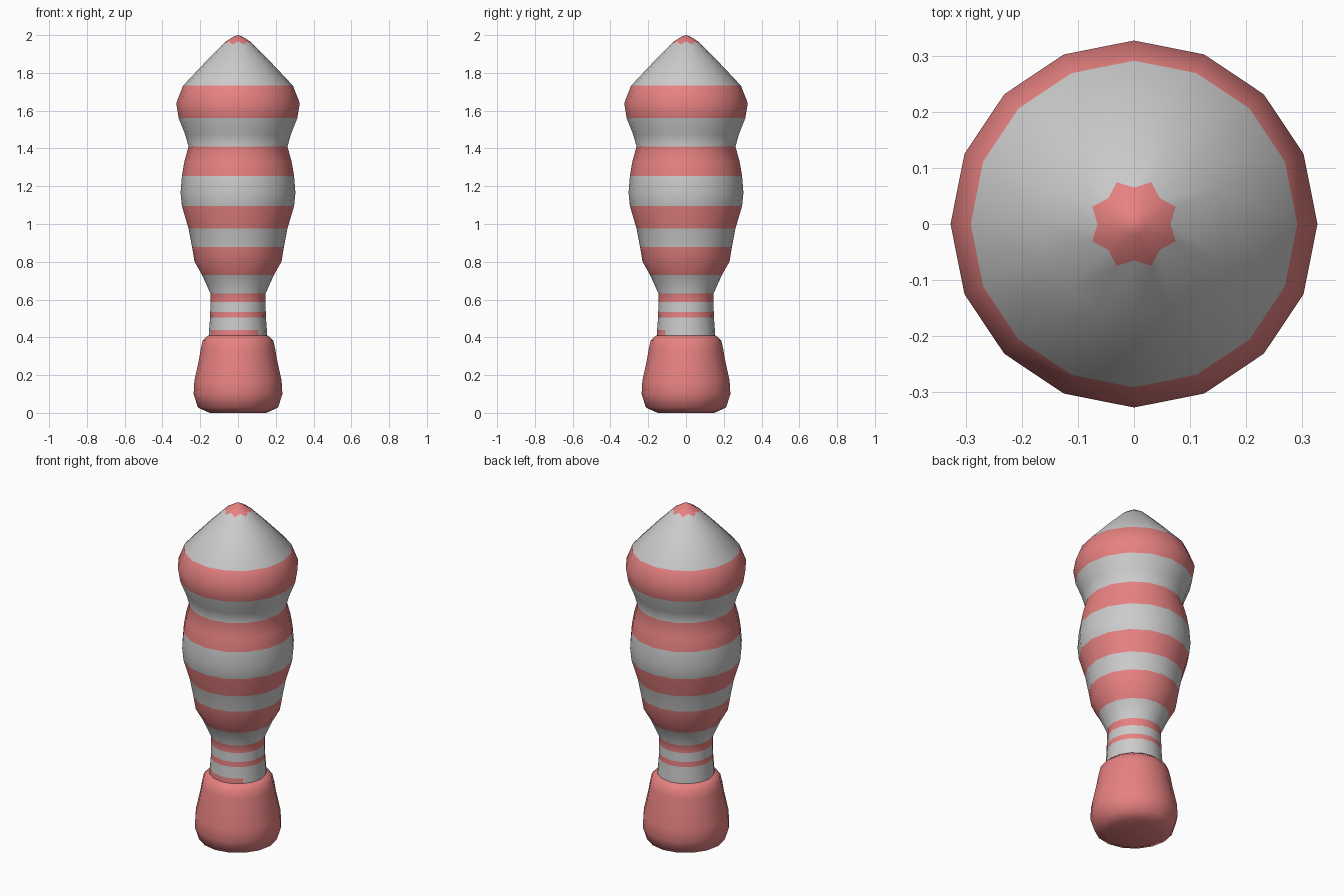
import bpy, bmesh
from math import sin, cos, tau

if "Cube" in bpy.data.objects:
    bpy.data.objects.remove(bpy.data.objects["Cube"])

SIDES = 16
red = bpy.data.materials.new("red")
red.diffuse_color = (0.8, 0.22, 0.22, 1)
red.use_nodes = True
red.node_tree.nodes["Principled BSDF"].inputs["Base Color"].default_value = red.diffuse_color
grey = bpy.data.materials.new("grey")
grey.diffuse_color = (0.8, 0.8, 0.8, 1)
grey.use_nodes = True
grey.node_tree.nodes["Principled BSDF"].inputs["Base Color"].default_value = grey.diffuse_color


def ring(bm, r, z):
    return [bm.verts.new((r * cos(tau * i / SIDES), r * sin(tau * i / SIDES), z))
            for i in range(SIDES)]


def bridge(bm, low, high, mat):
    faces = []
    for i in range(SIDES):
        j = (i + 1) % SIDES
        f = bm.faces.new((low[i], low[j], high[j], high[i]))
        f.material_index = mat
        faces.append(f)
    return faces


def finish(bm, name):
    for f in bm.faces:
        f.smooth = True
    bmesh.ops.recalc_face_normals(bm, faces=bm.faces[:])
    mesh = bpy.data.meshes.new(name)
    bm.to_mesh(mesh)
    bm.free()
    mesh.materials.append(grey)
    mesh.materials.append(red)
    ob = bpy.data.objects.new(name, mesh)
    bpy.context.collection.objects.link(ob)


# Swollen red base: (radius, height), closed underneath
bm = bmesh.new()
base = [(0.15, 0.0), (0.212, 0.028), (0.235, 0.1), (0.231, 0.17), (0.207, 0.28),
        (0.197, 0.34), (0.186, 0.385), (0.158, 0.41), (0.14, 0.411)]
rings = [ring(bm, r, z) for r, z in base]
bm.faces.new(rings[0]).material_index = 1
for a, b in zip(rings, rings[1:]):
    bridge(bm, a, b, 1)
finish(bm, "base")

# Striped body: (radius, height, is the band above this ring red)
bm = bmesh.new()
body = [(0.155, 0.405, 0), (0.153, 0.44, 0), (0.148, 0.505, 1), (0.147, 0.535, 0),
        (0.146, 0.588, 1), (0.146, 0.632, 0), (0.19, 0.73, 1), (0.23, 0.80, 1),
        (0.243, 0.877, 0), (0.262, 0.977, 1), (0.297, 1.095, 0), (0.304, 1.165, 0),
        (0.297, 1.255, 1), (0.284, 1.33, 1), (0.262, 1.41, 0), (0.28, 1.475, 0),
        (0.314, 1.56, 1), (0.327, 1.64, 1), (0.291, 1.732, 0), (0.166, 1.865, 0)]
rings = [ring(bm, r, z) for r, z, _ in body]
bands = [bridge(bm, rings[i], rings[i + 1], body[i][2]) for i in range(len(body) - 1)]
for i in range(9, 14):      # partial stripe at the front of the neck
    bands[0][i].material_index = 1

# Star-edged red tip
star = ring(bm, 0.065, 1.966)
for v in star[1::2]:
    v.co.x *= 1.24
    v.co.y *= 1.24
    v.co.z = 1.951
bridge(bm, rings[-1], star, 0)
small = ring(bm, 0.02, 1.994)
bridge(bm, star, small, 1)
top = bm.verts.new((0, 0, 2.0))
for i in range(SIDES):
    bm.faces.new((small[i], small[(i + 1) % SIDES], top)).material_index = 1
finish(bm, "striped_body")
